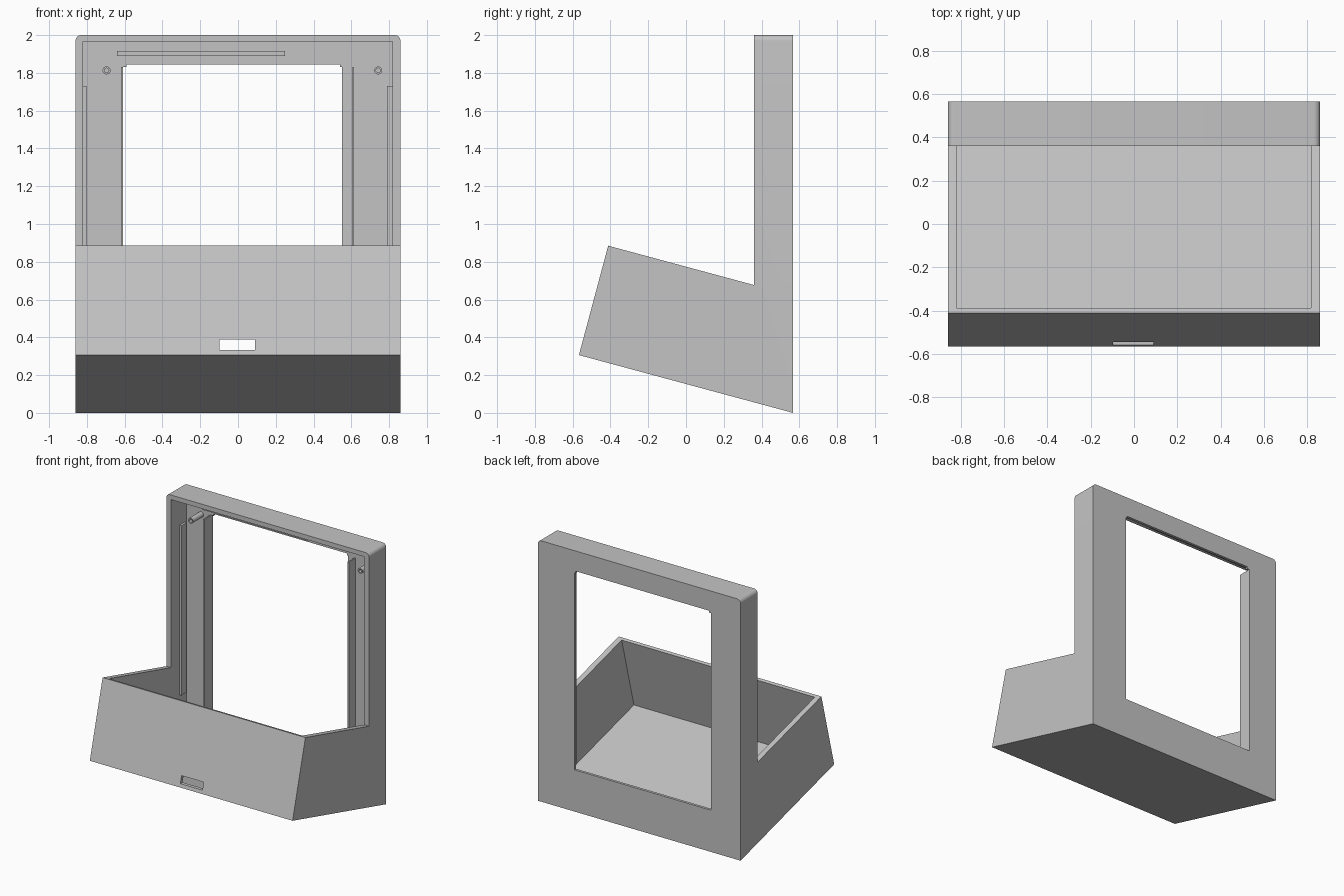
import bpy, bmesh

if "Cube" in bpy.data.objects:
    bpy.data.objects.remove(bpy.data.objects["Cube"])

grey = bpy.data.materials.new("light grey plastic")
grey.diffuse_color = (0.55, 0.55, 0.55, 1)
grey.use_nodes = True
grey.node_tree.nodes["Principled BSDF"].inputs["Base Color"].default_value = grey.diffuse_color


def finish(name, bm):
    bmesh.ops.recalc_face_normals(bm, faces=bm.faces)
    me = bpy.data.meshes.new(name)
    bm.to_mesh(me)
    bm.free()
    me.materials.append(grey)
    ob = bpy.data.objects.new(name, me)
    bpy.context.collection.objects.link(ob)
    return ob


def prism(name, points, direction, round_edges=None):
    """Close a polygon and sweep it along a vector."""
    bm = bmesh.new()
    face = bm.faces.new([bm.verts.new(p) for p in points])
    out = bmesh.ops.extrude_face_region(bm, geom=[face])
    bmesh.ops.translate(bm, vec=direction,
                        verts=[v for v in out["geom"] if isinstance(v, bmesh.types.BMVert)])
    if round_edges:
        bmesh.ops.recalc_face_normals(bm, faces=bm.faces)
        edges = [e for e in bm.edges if round_edges(e)]
        bmesh.ops.bevel(bm, geom=edges, offset=0.03, segments=6,
                        profile=0.5, affect='EDGES')
    return finish(name, bm)


def box(name, x0, x1, y0, y1, z0, z1):
    return prism(name, [(x0, y0, z0), (x1, y0, z0), (x1, y0, z1), (x0, y0, z1)],
                 (0, y1 - y0, 0))


def cut(target, cutter):
    cutter.hide_render = True
    mod = target.modifiers.new("cut", 'BOOLEAN')
    mod.operation = 'DIFFERENCE'
    mod.solver = 'EXACT'
    mod.object = cutter
    bpy.context.view_layer.objects.active = target
    bpy.ops.object.modifier_apply(modifier=mod.name)
    bpy.data.objects.remove(cutter)


def is_top_corner(e):
    a, b = (v.co for v in e.verts)
    return abs(a.x - b.x) < 1e-4 and abs(a.z - b.z) < 1e-4 and a.z > 1.99


# Housing: tilted bin with an upright frame, rounded at the two top corners
outline = [(0.567, 0), (0.567, 2), (0.36, 2), (0.36, 0.677), (-0.412, 0.885), (-0.567, 0.306)]
housing = prism("housing", [(-0.86, y, z) for y, z in outline], (1.72, 0, 0), is_top_corner)

# Hollow inside, open at the top of the bin and the front of the frame
hollow = [(-0.536, 0.324), (0.547, 0.033), (0.547, 1.965), (0.2, 1.965), (-0.329, 1.097)]
cut(housing, prism("hollow_cutter", [(-0.82, y, z) for y, z in hollow], (1.637, 0, 0)))

# Window through the back panel, with small stepped upper corners
window = [(-0.61, 0.32), (0.55, 0.32), (0.55, 1.83), (0.54, 1.83), (0.54, 1.845),
          (-0.59, 1.845), (-0.59, 1.83), (-0.61, 1.83)]
cut(housing, prism("window_cutter", [(x, 0.5, z) for x, z in window], (0, 0.2, 0)))

# Cable slot low in the front wall
cut(housing, box("slot_cutter", -0.097, 0.09, -0.7, -0.45, 0.332, 0.388))

bpy.ops.object.select_all(action='DESELECT')
housing.select_set(True)
bpy.context.view_layer.objects.active = housing
bpy.ops.object.shade_smooth_by_angle(angle=0.5)

# Guide rails on the side walls and thin fins beside the window
for side, x0, x1 in (("left", -0.825, -0.803), ("right", 0.79, 0.82)):
    box(side + "_rail", x0, x1, 0.46, 0.525, 0.43, 1.73)
for side, x0, x1 in (("left", -0.62, -0.61), ("right", 0.605, 0.615)):
    box(side + "_fin", x0, x1, 0.464, 0.55, 0.32, 1.83)

# Horizontal ledge above the window
box("ledge", -0.64, 0.25, 0.48, 0.55, 1.89, 1.917)

# Mounting pegs with a hollow tip
for side, x in (("left", -0.696), ("right", 0.742)):
    bpy.ops.mesh.primitive_cylinder_add(vertices=20, radius=0.021, depth=0.13,
                                        location=(x, 0.485, 1.813), rotation=(1.5708, 0, 0))
    peg = bpy.context.object
    peg.name = side + "_peg"
    peg.data.materials.append(grey)
    bpy.ops.mesh.primitive_cylinder_add(vertices=16, radius=0.012, depth=0.1,
                                        location=(x, 0.44, 1.813), rotation=(1.5708, 0, 0))
    cut(peg, bpy.context.object)
    bpy.ops.object.select_all(action='DESELECT')
    peg.select_set(True)
    bpy.context.view_layer.objects.active = peg
    bpy.ops.object.shade_smooth_by_angle(angle=0.6)
